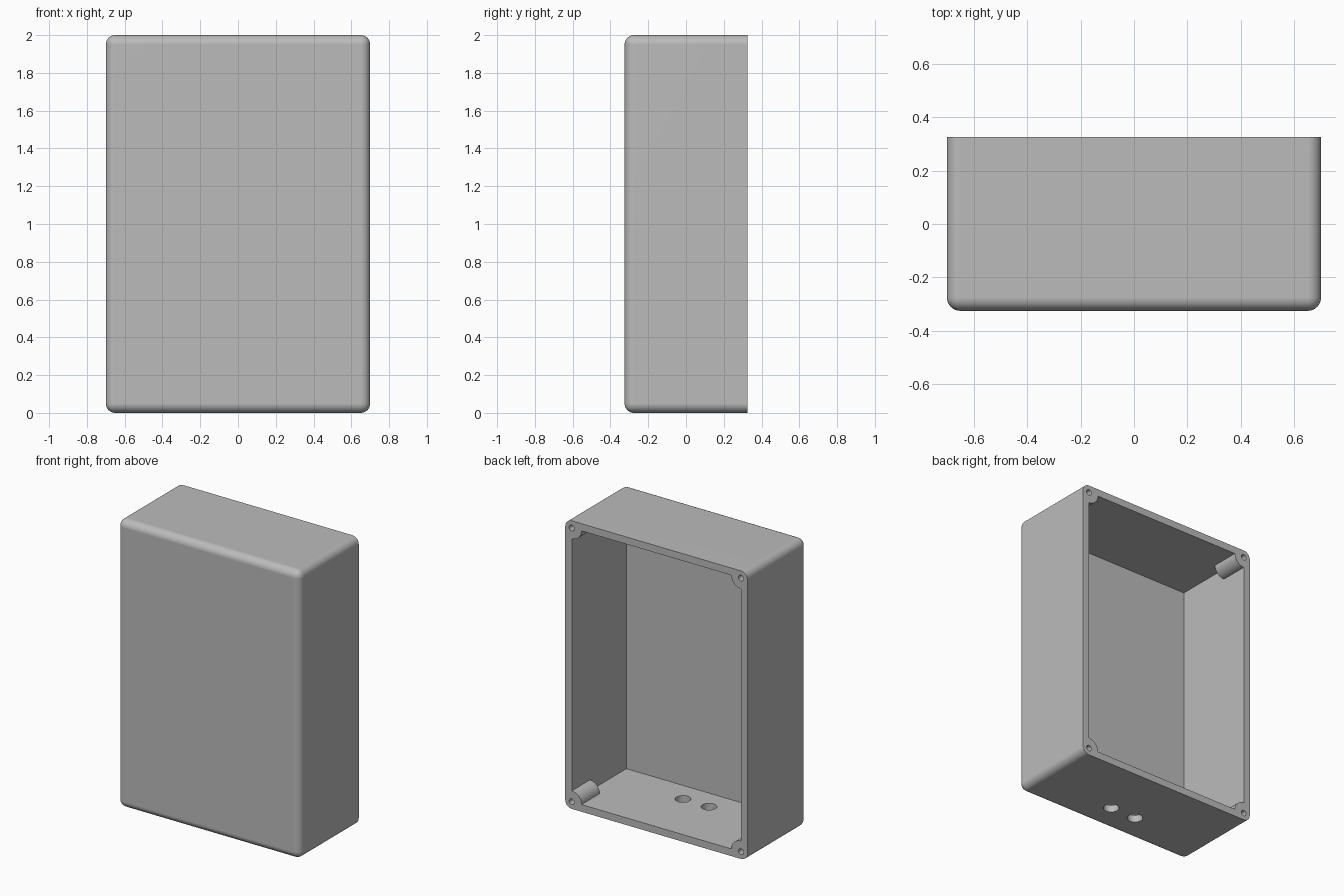
import bpy, bmesh, math
from mathutils import Matrix

if "Cube" in bpy.data.objects:
    bpy.data.objects.remove(bpy.data.objects["Cube"], do_unlink=True)

W, D, H = 1.4, 0.65, 2.0        # outer size
WALL, FILLET = 0.05, 0.05
BACK = D / 2
BOSS_R, BOSS_LEN = 0.075, 0.2
SCREW_R, SCREW_DEPTH = 0.02, 0.17
PORT_R, PORT_X, PORT_Y = 0.05, 0.1, -0.11

grey = bpy.data.materials.new("plain grey")
grey.use_nodes = True
colour = (0.5, 0.5, 0.5, 1)
grey.diffuse_color = colour
grey.node_tree.nodes["Principled BSDF"].inputs["Base Color"].default_value = colour


def finish(bm, name):
    mesh = bpy.data.meshes.new(name)
    bm.to_mesh(mesh)
    bm.free()
    mesh.materials.append(grey)
    obj = bpy.data.objects.new(name, mesh)
    bpy.context.collection.objects.link(obj)
    return obj


def box(name, lo, hi, fillet=0):
    bm = bmesh.new()
    size = [b - a for a, b in zip(lo, hi)]
    mid = [(a + b) / 2 for a, b in zip(lo, hi)]
    bmesh.ops.create_cube(bm, size=1, matrix=Matrix.Translation(mid) @ Matrix.Diagonal((*size, 1)))
    if fillet:
        # round every edge except the open back rim
        edges = [e for e in bm.edges if min(v.co.y for v in e.verts) < hi[1] - 0.01]
        bmesh.ops.bevel(bm, geom=edges, offset=fillet, segments=8, profile=0.5, affect='EDGES')
    return finish(bm, name)


def cylinders(name, centres, radius, length, along_y):
    bm = bmesh.new()
    turn = Matrix.Rotation(math.radians(90), 4, 'X') if along_y else Matrix()
    for c in centres:
        bmesh.ops.create_cone(bm, cap_ends=True, segments=32, radius1=radius, radius2=radius,
                              depth=length, matrix=Matrix.Translation(c) @ turn)
    return finish(bm, name)


def subtract(target, cutter):
    cutter.hide_render = True
    mod = target.modifiers.new("cut", 'BOOLEAN')
    mod.operation, mod.solver, mod.object = 'DIFFERENCE', 'EXACT', cutter
    bpy.context.view_layer.objects.active = target
    bpy.ops.object.modifier_apply(modifier=mod.name)
    bpy.data.objects.remove(cutter, do_unlink=True)


def corners(y):
    return [(sx * (W / 2 - WALL), y, z) for sx in (-1, 1) for z in (WALL, H - WALL)]


# outer shell
case = box("enclosure_shell", (-W / 2, -D / 2, 0), (W / 2, BACK, H), FILLET)

# cavity, leaving a short screw boss standing in each corner
cavity = box("cavity", (WALL - W / 2, WALL - D / 2, WALL), (W / 2 - WALL, BACK + 0.1, H - WALL))
boss_len = BOSS_LEN + 0.2
subtract(cavity, cylinders("bosses", corners(BACK - BOSS_LEN + boss_len / 2), BOSS_R, boss_len, True))
subtract(case, cavity)

# screw holes in the bosses
subtract(case, cylinders("screw_holes", corners(BACK), SCREW_R, SCREW_DEPTH * 2, True))

# two cable ports through the floor
ports = [(sx * PORT_X, PORT_Y, WALL / 2) for sx in (-1, 1)]
subtract(case, cylinders("cable_ports", ports, PORT_R, WALL * 2, False))

# smooth fillets, crisp edges
bpy.ops.object.select_all(action='DESELECT')
case.select_set(True)
bpy.context.view_layer.objects.active = case
bpy.ops.object.shade_smooth_by_angle(angle=math.radians(30))
weighted = case.modifiers.new("clean_normals", 'WEIGHTED_NORMAL')
weighted.keep_sharp = True
